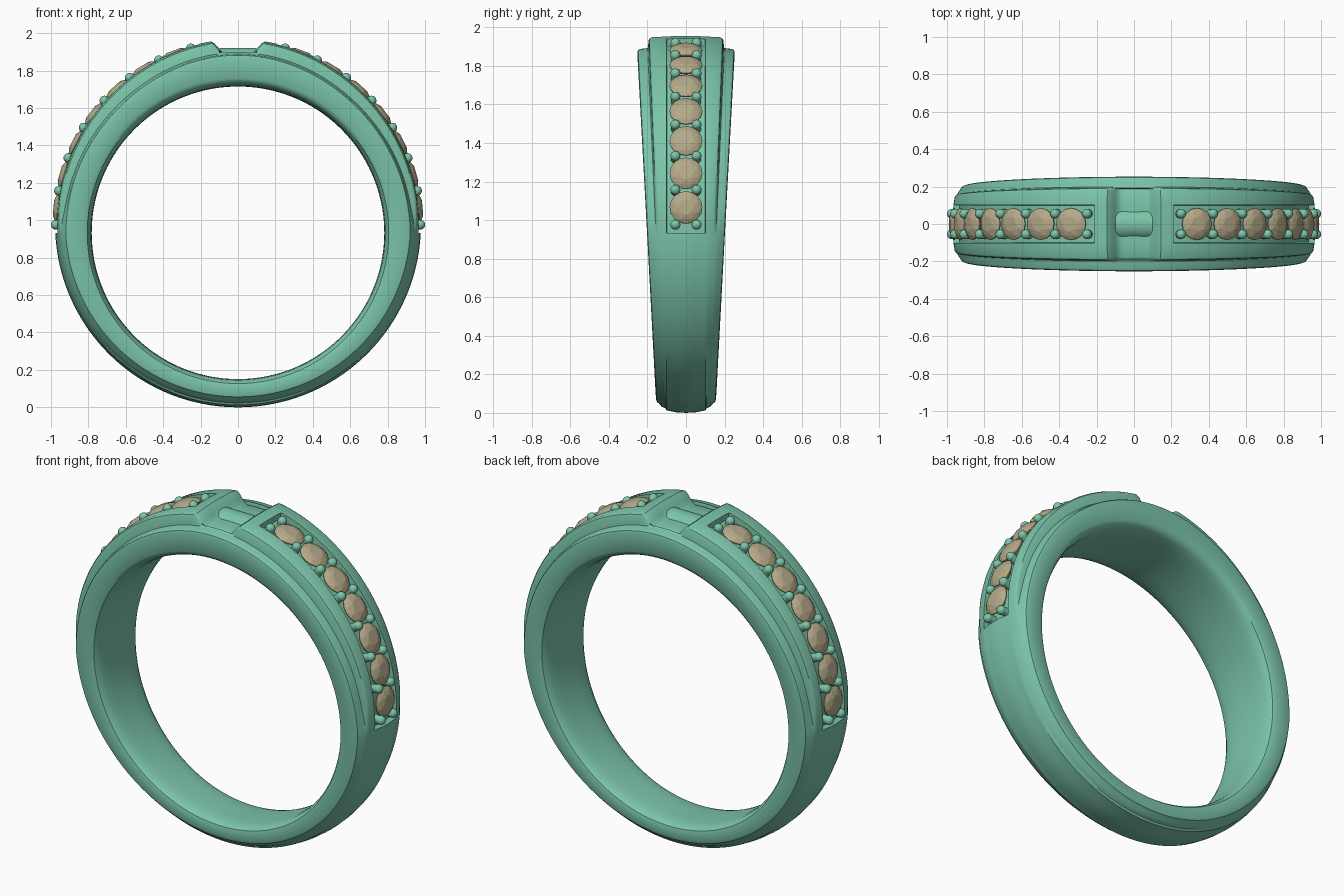
import bpy, bmesh
from math import sin, cos, pi, radians, sqrt
from mathutils import Matrix, Vector

if "Cube" in bpy.data.objects:
    bpy.data.objects.remove(bpy.data.objects["Cube"])

C1, C2 = 0.933, 0.978      # centres of finger hole and outer circle


def material(name, col):
    m = bpy.data.materials.new(name)
    m.diffuse_color = (*col, 1)
    m.use_nodes = True
    m.node_tree.nodes["Principled BSDF"].inputs["Base Color"].default_value = m.diffuse_color
    return m


METAL = material("green_metal", (0.2, 0.56, 0.4))
STONE = material("stone", (0.46, 0.4, 0.25))


def finish(bm, name, mat, smooth=None):
    bmesh.ops.recalc_face_normals(bm, faces=bm.faces)
    me = bpy.data.meshes.new(name)
    bm.to_mesh(me)
    bm.free()
    ob = bpy.data.objects.new(name, me)
    bpy.context.collection.objects.link(ob)
    me.materials.append(mat)
    if smooth:
        bpy.ops.object.select_all(action='DESELECT')
        ob.select_set(True)
        bpy.context.view_layer.objects.active = ob
        bpy.ops.object.shade_smooth_by_angle(angle=radians(smooth))
    return ob


def step(a, b, x):
    k = min(1, max(0, (x - a) / (b - a)))
    return k * k * (3 - 2 * k)


def mix(a, b, k):
    return a + (b - a) * k


def half_width(z):
    return 0.155 + (max(z, 0.05) - 0.05) * 0.0533


def section(deg):
    """Half cross-section (y, r) at an angle measured from the hole centre."""
    t = radians(deg)
    q = abs((deg - 90 + 180) % 360 - 180)          # angle away from the top
    up = 1 - step(79, 92, q)                       # stepped upper half
    s = max(0, sin(t))
    R = mix(0.978, 0.970 + 0.020 * s ** 6, up)
    d = C2 - C1
    top = d * sin(t) + sqrt(R * R - (d * cos(t)) ** 2)
    top = mix(0.962, top, step(4.2, 8.2, q))       # notch at the crown
    shoulder = 0.925 + 0.03 * s ** 6
    channel = 11.9 < q < 90

    def hw(r):
        return half_width(C1 + r * sin(t))

    def dome(f):                                   # plain rounded lower half
        return top - 0.05 * f * f

    pts = [(f * hw(r), r) for f, r in
           ((0, .782), (.4, .783), (.7, .787), (.87, .795), (.96, .806), (1, .825))]
    edge = mix(dome(1), shoulder, up)
    pts += [(hw(edge), edge - .018), (hw(edge) - .004, edge - .006), (hw(edge) - .014, edge)]
    for f, r in ((.83, shoulder + .003), (.775, shoulder + .008),
                 (.755, max(shoulder + .012, top - .022)), (.74, top - .014), (.69, top - .007)):
        pts.append((f * hw(top), mix(dome(f), r, up)))
    c = mix(dome(.5), top - .003, up)
    floor = top - 0.04 if channel else c
    pts += [(.101, c), (.099, floor), (.05, floor if channel else mix(dome(.25), top, up)),
            (0, floor if channel else top)]
    return pts


# Band: swept variable section all the way round
angles = set(range(0, 360))
for q in (11.8, 11.95, 89.95, 90.05):
    angles |= {(90 + q) % 360, (90 - q) % 360}
bm = bmesh.new()
rings = []
for a in sorted(angles):
    p = section(a)
    p += [(-y, r) for y, r in p[-2:0:-1]]
    t = radians(a)
    rings.append([bm.verts.new((r * cos(t), y, C1 + r * sin(t))) for y, r in p])
n = len(rings[0])
for i, A in enumerate(rings):
    B = rings[(i + 1) % len(rings)]
    for j in range(n):
        k = (j + 1) % n
        bm.faces.new((A[j], A[k], B[k], B[j]))
finish(bm, "band", METAL, 35)

# Rounded bridge inside the crown notch
bm = bmesh.new()
bmesh.ops.create_cone(bm, cap_ends=True, segments=40, radius1=.09, radius2=.09, depth=.2,
                      matrix=Matrix.Translation((0, 0, 1.832)) @ Matrix.Rotation(pi / 2, 4, 'Y'))
finish(bm, "crown_bridge", METAL, 35)


def place(deg, r, y=0):
    """Frame on the outer circle with local z pointing outwards."""
    t = radians(deg)
    return (Matrix.Translation((r * cos(t), y, C2 + r * sin(t)))
            @ Matrix.Rotation(pi / 2 - t, 4, 'Y'))


def stone(name, m):
    """Round faceted stone from the hull of a few rings."""
    bm = bmesh.new()
    for count, r, h, off in ((16, .085, -.006, 0), (16, .085, 0, 0), (8, .066, .014, .5),
                             (8, .04, .023, 0), (1, 0, -.06, 0)):
        for i in range(count):
            a = 2 * pi * (i + off) / count
            bm.verts.new((r * cos(a), r * sin(a), h))
    bmesh.ops.convex_hull(bm, input=bm.verts)
    bm.transform(m)
    finish(bm, name, STONE)


# Stones and bead prongs on both shoulders
for side, flip in (("right", False), ("left", True)):
    for i in range(7):
        a = 5.2 + 10.73 * i
        stone(f"stone_{side}_{i}", place(180 - a if flip else a, .968))
    bm = bmesh.new()
    for i in range(8):
        a = -0.1 + 10.73 * i
        for y in (-.055, .055):
            m = place(180 - a if flip else a, .974, y)
            bmesh.ops.create_uvsphere(bm, u_segments=16, v_segments=10, radius=.026, matrix=m)
            bmesh.ops.create_cone(bm, cap_ends=True, segments=16, radius1=.024, radius2=.024,
                                  depth=.06, matrix=m @ Matrix.Translation((0, 0, -.03)))
    finish(bm, f"prongs_{side}", METAL, 40)
